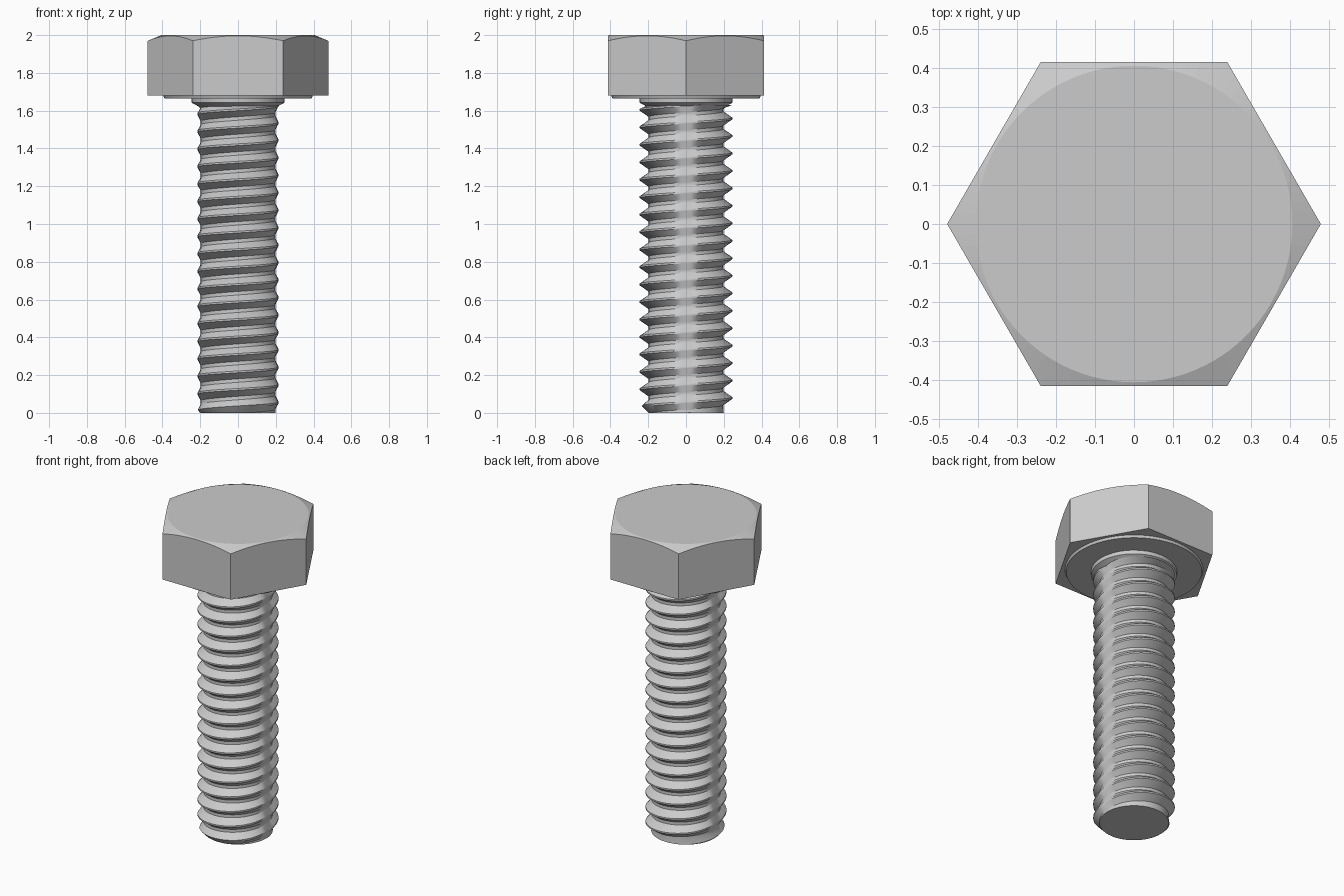
import bpy
import math

cube = bpy.data.objects.get("Cube")
if cube:
    bpy.data.objects.remove(cube, do_unlink=True)

# One steel grey for the whole bolt
steel = bpy.data.materials.new("steel_grey")
steel.use_nodes = True
grey = (0.6, 0.6, 0.6, 1.0)
steel.diffuse_color = grey
steel.node_tree.nodes["Principled BSDF"].inputs["Base Color"].default_value = grey


def make_object(name, verts, faces):
    mesh = bpy.data.meshes.new(name)
    mesh.from_pydata(verts, [], faces)
    mesh.materials.append(steel)
    obj = bpy.data.objects.new(name, mesh)
    bpy.context.collection.objects.link(obj)
    return obj


def activate(obj):
    bpy.ops.object.select_all(action='DESELECT')
    obj.select_set(True)
    bpy.context.view_layer.objects.active = obj


def lathe(name, profile, sides):
    """Closed solid turned from (radius, z) points listed bottom to top."""
    verts, faces = [], []
    for r, z in profile:
        for i in range(sides):
            a = math.tau * i / sides
            verts.append((r * math.cos(a), r * math.sin(a), z))
    for j in range(len(profile) - 1):
        for i in range(sides):
            k = (i + 1) % sides
            faces.append((j * sides + i, j * sides + k,
                          (j + 1) * sides + k, (j + 1) * sides + i))
    faces.append(tuple(reversed(range(sides))))
    top = (len(profile) - 1) * sides
    faces.append(tuple(range(top, top + sides)))
    return make_object(name, verts, faces)


# Hexagonal head, corners on the x axis, its top corners turned down by a cone
head = lathe("hex_head", [(0.478, 1.68), (0.478, 2.0)], 6)
cone = lathe("head_chamfer_cutter",
             [(0.6, 1.6), (0.6, 1.92), (0.405, 2.0)], 96)
cone.hide_render = True
trim = head.modifiers.new("corner_chamfer", 'BOOLEAN')
trim.operation = 'INTERSECT'
trim.solver = 'EXACT'
trim.object = cone
activate(head)
bpy.ops.object.modifier_apply(modifier=trim.name)
bpy.data.objects.remove(cone, do_unlink=True)

# Bearing face below the head, and the flared neck
washer = lathe("bearing_face", [(0.39, 1.665), (0.40, 1.69)], 64)
neck = lathe("neck", [(0.19, 1.59), (0.205, 1.62), (0.245, 1.642),
                      (0.247, 1.67)], 48)

# Threaded shank: a helical V profile
PITCH, TOP, ROOT = 0.0925, 1.63, 0.198
SIDES = 48
SHAPE = [(0.0, 0), (0.2, 0), (0.55, 1), (0.65, 1)]  # pitch fraction, root or crest


def thread_point(angle, turn, part, is_crest):
    z = PITCH * (turn + part + angle / math.tau)
    z = min(max(z, 0.0), TOP)
    crest = 0.211 + 0.034 * abs(math.sin(angle))
    r = crest if is_crest else ROOT
    r = min(r, 0.2 + 0.9 * z)
    return (r * math.cos(angle), r * math.sin(angle), z)


turns = range(-2, int(TOP / PITCH) + 2)
rows = [(t, part, c) for t in turns for part, c in SHAPE]
verts = [thread_point(math.tau * i / SIDES, *row)
         for i in range(SIDES + 1) for row in rows]
count = len(rows)
faces = []
for i in range(SIDES):
    for j in range(count - 1):
        a = i * count + j
        quad = (a, a + count, a + count + 1, a + 1)
        # leave out the strips squashed flat beyond either end
        heights = [verts[v][2] for v in quad]
        if max(heights) > 0.0 and min(heights) < TOP:
            faces.append(quad)
shank = make_object("threaded_shank", verts, faces)

# Flat end of the shank
tip = lathe("shank_tip", [(0.199, 0.0), (0.197, 0.03)], 48)

for part in (shank, neck, washer, tip):
    activate(part)
    bpy.ops.object.shade_smooth_by_angle(angle=math.radians(30))
